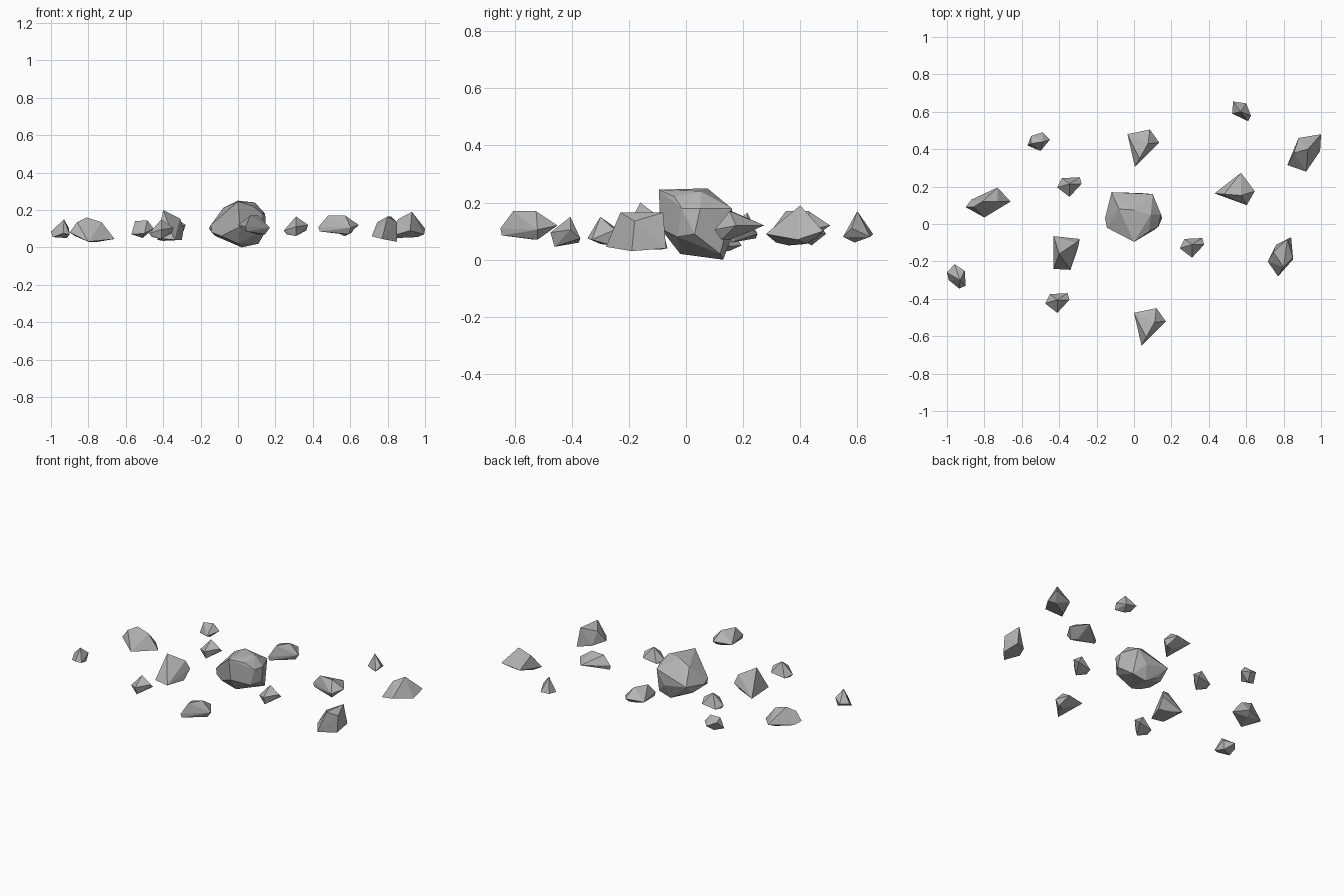
import bpy
import bmesh
import math
from mathutils import Vector

default_cube = bpy.data.objects.get("Cube")
if default_cube:
    bpy.data.objects.remove(default_cube, do_unlink=True)

UNIT = 0.01  # corner points are written in hundredths


def make_material(name, color):
    material = bpy.data.materials.new(name)
    material.use_nodes = True
    material.diffuse_color = color
    shader = material.node_tree.nodes["Principled BSDF"]
    shader.inputs["Base Color"].default_value = color
    shader.inputs["Roughness"].default_value = 0.9
    return material


stone_grey = make_material("stone grey", (0.45, 0.45, 0.45, 1))


def stone_mesh(name, corners):
    """Faceted stone: the convex hull of a few corner points."""
    bm = bmesh.new()
    for corner in corners:
        bm.verts.new(Vector(corner) * UNIT)
    hull = bmesh.ops.convex_hull(bm, input=bm.verts)
    leftovers = set(hull["geom_interior"]) | set(hull["geom_unused"])
    loose = [item for item in leftovers if isinstance(item, bmesh.types.BMVert)]
    bmesh.ops.delete(bm, geom=loose, context="VERTS")
    bmesh.ops.recalc_face_normals(bm, faces=bm.faces)
    mesh = bpy.data.meshes.new(name)
    bm.to_mesh(mesh)
    bm.free()
    mesh.materials.append(stone_grey)
    return mesh


def place(name, mesh, location=(0, 0, 0), yaw=0):
    stone = bpy.data.objects.new(name, mesh)
    stone.location = Vector(location) * UNIT
    stone.rotation_euler.z = math.radians(yaw)
    bpy.context.scene.collection.objects.link(stone)
    return stone


def single_stone(name, *corners):
    """One-off stone with its origin in the middle of its corners."""
    middle = sum((Vector(c) for c in corners), Vector()) / len(corners)
    mesh = stone_mesh(name, [Vector(c) - middle for c in corners])
    return place(name, mesh, middle)


# Large boulder in the middle
single_stone(
    "center_boulder",
    (0, -9.5, 24.5), (0, 7.5, 25), (9, 5, 24), (10, 16, 18), (-12, 17, 12),
    (-8, 8, 21), (-15.5, 3, 10), (-14.5, -2, 12), (14.5, 5, 18), (13, -1.5, 18),
    (15, 3, 9), (11, 12, 2), (2, 13, 0), (-12, 10, 6), (0, -2, 2),
    (1, -9, 11), (4, 16.5, 9), (8, -4, 22), (11, -3, 8), (-9, -4, 6),
    (-14, -2, 8), (-5, 14, 4))

# Wedge-shaped stones sharing one mesh
wedge = stone_mesh("wedge_stone", [
    (-8.5, 7.5, 12), (3.5, 10, 12), (8.5, 3, 10.5), (-4.5, -10, 11),
    (2.5, 2.5, 17), (-2, -5.5, 17), (2, 2, 7), (-4, -9.5, 8.5), (6, 3, 7)])
place("front_wedge_stone", wedge, (8.5, -55, 0))
place("back_wedge_stone", wedge, (5, 40.5, 0))
place("left_wedge_stone", wedge, (54, 16.5, 0), yaw=-65)

# Small chips sharing one mesh
chip = stone_mesh("stone_chip", [
    (-6.5, 0, 9), (-4, 5, 7.5), (5.5, 5.5, 9), (6.5, 2, 12),
    (0, 2, 16.5), (0, -5, 11), (0, -3.5, 6), (-5, 0, 7)])
place("left_chip", chip, (31, -13, 0))
place("right_back_chip", chip, (-34.5, 19.5, 0))
place("right_front_chip", chip, (-41, -42.5, -1.5))

# Medium stones on the right
single_stone(
    "right_outer_stone",
    (-90, 9, 8), (-87, 13, 6), (-86, 9, 13.5), (-81, 12, 16), (-73, 12, 13.5),
    (-73, 19.5, 5), (-66, 12, 4.5), (-80, 3.5, 3), (-75, 15, 3))
single_stone(
    "right_inner_stone",
    (-40, -16, 20), (-43, -6.5, 4), (-31, -10, 15.5), (-29, -8, 10),
    (-30, -13, 4), (-34, -24.5, 4), (-43, -24, 5), (-40, -9, 3.5))

# Medium stones on the left
single_stone(
    "left_front_stone",
    (71.5, -20, 6), (74.5, -15, 13.5), (82, -8, 16.5), (80, -23, 16.5),
    (85, -18, 13.5), (85, -19, 3), (84, -7, 4), (77, -28, 4.5), (76, -11, 5))
single_stone(
    "left_back_stone",
    (82, 31.5, 6), (88, 46, 7.5), (85.5, 38, 15), (93, 40, 19), (100, 48, 10),
    (99.5, 39, 7), (92, 28, 9), (96, 42, 5.5), (85, 36, 5))

# Pebbles at the outer edge
single_stone(
    "right_front_pebble",
    (-100, -26, 8.5), (-96, -21.5, 9), (-90.5, -25, 10.5), (-90, -33, 7),
    (-93.5, -34.5, 7.5), (-99, -30, 5.5), (-93, -30, 15), (-91.5, -26, 5))
single_stone(
    "left_back_pebble",
    (53, 65.5, 9), (60, 64.5, 8), (62.5, 58, 11), (61, 55, 8),
    (52.5, 59, 8), (57, 60, 17), (57, 59, 6))
single_stone(
    "right_back_pebble",
    (-57, 42, 7), (-55, 47, 12), (-49, 49, 9), (-45, 45, 10),
    (-50, 39, 7.5), (-48.5, 44, 14.5), (-55, 43, 14), (-51, 44, 5))
